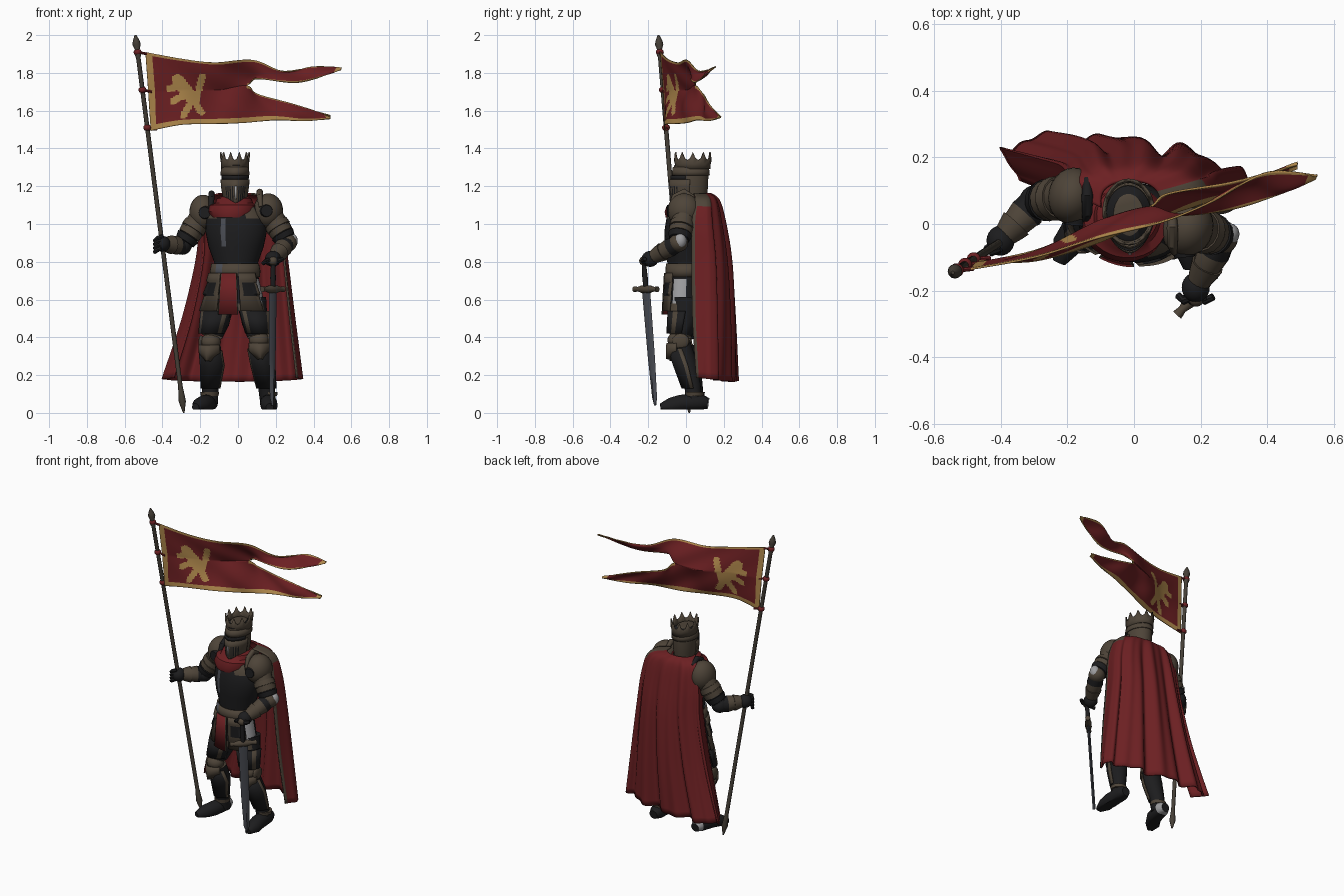
import bpy, bmesh
from math import sin, cos, pi, radians
from mathutils import Vector, Matrix

cube = bpy.data.objects.get("Cube")
if cube:
    bpy.data.objects.remove(cube, do_unlink=True)


def material(name, r, g, b):
    m = bpy.data.materials.new(name)
    m.use_nodes = True
    m.diffuse_color = (r, g, b, 1)
    m.node_tree.nodes["Principled BSDF"].inputs["Base Color"].default_value = (r, g, b, 1)
    return m


RED = material("red cloth", .148, .014, .016)
GOLD = material("gold thread", .42, .24, .07)
BROWN = material("bronzed armour", .076, .058, .04)
DARK = material("black armour", .012, .012, .013)
STEEL = material("blade steel", .07, .075, .09)
MAIL = material("pale mail", .34, .34, .35)
WOOD = material("pole wood", .06, .05, .038)
TWIST = -14


def finish(name, bm, mats, thick=0):
    bmesh.ops.recalc_face_normals(bm, faces=bm.faces)
    me = bpy.data.meshes.new(name)
    bm.to_mesh(me)
    bm.free()
    for m in mats:
        me.materials.append(m)
    me.polygons.foreach_set("use_smooth", [True] * len(me.polygons))
    me.set_sharp_from_angle(angle=radians(40))
    ob = bpy.data.objects.new(name, me)
    bpy.context.collection.objects.link(ob)
    if thick:
        mod = ob.modifiers.new("thickness", 'SOLIDIFY')
        mod.thickness, mod.offset = thick, 0


def add_rows(bm, rows, rule=None, closed=False, cap=False):
    vs = [[bm.verts.new(p) for p in row] for row in rows]
    n, k = len(vs[0]), len(vs) - 1
    cols = n if closed else n - 1
    for j in range(k):
        for i in range(cols):
            i2 = (i + 1) % n
            f = bm.faces.new((vs[j][i], vs[j][i2], vs[j + 1][i2], vs[j + 1][i]))
            if rule:
                f.material_index = rule((i + .5) / cols, (j + .5) / k, f.calc_center_median())
    if cap:
        bm.faces.new(vs[0])
        bm.faces.new(vs[-1])


def surface(name, rows, mats, rule=None, closed=False, cap=False, thick=0):
    bm = bmesh.new()
    add_rows(bm, rows, rule, closed, cap)
    finish(name, bm, mats, thick)


def shell(name, rings, mats, a0=-180, a1=180, n=36, ridge=0, thick=0, rot=TWIST, rule=None, cap=False):
    """Elliptic rings (cx, cy, z, rx, ry); angle 0 is the front."""
    full = a1 - a0 == 360
    turn = Matrix.Rotation(radians(rot), 3, 'Z')
    rows = []
    for cx, cy, z, rx, ry in rings:
        row = []
        for i in range(n if full else n + 1):
            a = a0 + (a1 - a0) * i / n
            k = 1 + ridge * max(0, 1 - abs(a) / 60)
            row.append(turn @ Vector((rx * sin(radians(a)), -ry * k * cos(radians(a)), 0)) + Vector((cx, cy, z)))
        rows.append(row)
    r = (lambda u, v, p: rule(a0 + (a1 - a0) * u, p.z)) if rule else None
    surface(name, rows, mats, r, full, cap, thick)


def limb(name, pts, mats, bands="", n=16, floor=None):
    """Tube through (x, y, z, radius); bands gives a material digit per segment."""
    rows = []
    for i, p in enumerate(pts):
        t = Vector(pts[min(i + 1, len(pts) - 1)][:3]) - Vector(pts[max(i - 1, 0)][:3])
        q = t.to_track_quat('Z', 'Y')
        row = [Vector(p[:3]) + q @ Vector((p[3] * cos(2 * pi * k / n), p[3] * sin(2 * pi * k / n), 0)) for k in range(n)]
        if floor is not None:
            for v in row:
                v.z = max(v.z, floor)
        rows.append(row)
    rule = (lambda u, v, p: int(bands[int(v * (len(pts) - 1))])) if bands else None
    surface(name, rows, mats, rule, True, True)


def ball(name, loc, size, mat, rot=0):
    bm = bmesh.new()
    bmesh.ops.create_uvsphere(bm, u_segments=24, v_segments=14, radius=1)
    bm.transform(Matrix.Translation(loc) @ Matrix.Rotation(radians(rot), 4, 'Z') @ Matrix.Diagonal((*size, 1)))
    finish(name, bm, [mat])


def spline(pts, u):
    """Catmull-Rom point at u in 0..1 along a list of tuples."""
    n = len(pts) - 1
    i = min(int(u * n), n - 1)
    t = u * n - i
    a, b, c, d = (Vector(pts[min(max(i + k, 0), n)]) for k in (-1, 0, 1, 2))
    return b + (c - a) * (t / 2) + (a * 2 - b * 5 + c * 4 - d) * (t * t / 2) + (b * 3 - a - c * 3 + d) * (t ** 3 / 2)


# Torso: breastplate, belt, skirt, tassets and tabard
shell("breastplate", [(-.01, .01, .74, .115, .1), (-.01, .01, .8, .118, .105), (-.01, .01, .88, .148, .115),
      (-.01, .01, .96, .165, .118), (-.01, .015, 1.03, .16, .112), (-.015, .02, 1.09, .13, .1), (-.015, .025, 1.12, .07, .07)],
      [DARK, STEEL, BROWN], ridge=.05, cap=True,
      rule=lambda a, z: 1 if .9 < z < 1.02 and -24 < a < -8 else 2 if z > 1 and 30 < abs(a) < 65 else 0)
shell("belt", [(-.015, .005, .72, .127, .104), (-.015, .005, .75, .13, .108), (-.015, .005, .79, .122, .105)], [BROWN, STEEL],
      thick=.01, rule=lambda a, z: 1 if -42 < a < -20 else 0)
shell("mail_skirt", [(-.015, 0, .76, .118, .1), (-.02, 0, .71, .132, .1), (-.02, 0, .64, .15, .102),
      (-.02, 0, .58, .16, .104), (-.02, 0, .54, .168, .106)], [DARK, MAIL, BROWN], cap=True,
      rule=lambda a, z: 1 if 72 < a < 112 and .58 < z < .71 else 2 if z < .58 else 0)
for side, a0, a1 in (("right", -78, -22), ("left", 20, 66)):
    shell(side + "_tasset", [(-.02, 0, .74, .133, .105), (-.02, 0, .7, .145, .11), (-.02, 0, .69, .14, .106), (-.02, 0, .63, .165, .113),
          (-.02, 0, .62, .158, .11), (-.02, 0, .54, .185, .117)], [BROWN, DARK], a0, a1, 12, thick=.01,
          rule=lambda a, z: 1 if .62 < z < .69 and a0 + 8 < a < a1 - 8 else 0)
shell("red_tabard", [(-.02, 0, .74, .125, .112), (-.02, 0, .64, .145, .117), (-.02, 0, .52, .16, .123)], [RED, BROWN], -21, 18, 20,
      thick=.008, rule=lambda a, z: 1 if abs(a + 2) > 18 else 0)
shell("red_collar", [(-.03, .0, 1.035, .11, .108), (-.03, .005, 1.065, .128, .118), (-.025, .01, 1.1, .125, .11),
      (-.02, .02, 1.11, .1, .1), (-.02, .025, 1.135, .092, .09), (-.018, .035, 1.145, .07, .075)], [RED])

# Helmet and crown
HX, HY = -.016, .03
shell("helmet", [(HX, HY, 1.09, .055, .07), (HX, HY, 1.18, .067, .085), (HX, HY, 1.26, .071, .089), (HX, HY, 1.31, .067, .085),
      (HX, HY, 1.33, .045, .06)], [BROWN, DARK], rot=2, ridge=.1, cap=True, rule=lambda a, z: 1 if z > 1.31 else 0)
shell("visor", [(HX, HY - .012, 1.085, .035, .072), (HX, HY - .006, 1.13, .06, .09), (HX, HY - .005, 1.2, .071, .095),
      (HX, HY - .003, 1.235, .073, .094)], [BROWN, DARK], -85, 85, 34, .16, .008, 2,
      rule=lambda a, z: 1 if z < 1.2 and 12 < abs(a) < 48 and int(abs(a) / 5) % 2 == 0 else 0)
shell("eye_slit", [(HX, HY - .003, 1.234, .072, .093), (HX, HY - .003, 1.256, .073, .093)], [DARK], -70, 70, 28, .13, .008, 2)
shell("breath_slot", [(HX, HY - .007, 1.13, .062, .092), (HX, HY - .006, 1.2, .073, .098)], [MAIL], -4, 4, 2, .17, .004, 2)
shell("brow_band", [(HX, HY, 1.258, .074, .093), (HX, HY, 1.275, .073, .092), (HX, HY, 1.3, .069, .088)], [BROWN], rot=2, ridge=.1, thick=.006)
tips = [0, .01, .042, .01]
crown = [[Vector((HX + (.066 + s) * sin(2 * pi * i / 40), HY + .006 - (.087 + s) * cos(2 * pi * i / 40), z + tips[i % 4] * k))
          for i in range(40)] for z, s, k in ((1.29, .004, 0), (1.318, .004, 0), (1.338, .009, 1))]
surface("crown", crown, [BROWN], closed=True, thick=.008)

# Pauldrons, flanges and shoulder discs
for side, c, size, dx, flange in (("right", (-.185, .085, 1.06), (.072, .085, .095), 1, DARK),
                                  ("left", (.16, -.01, 1.07), (.078, .088, .092), -1, BROWN)):
    x, y, z = c
    ball(side + "_pauldron", c, size, BROWN, TWIST)
    limb(side + "_pauldron_flange", [(x + dx * .04, y - .075, z + .02, .01), (x + dx * .045, y - .05, z + .075, .016),
         (x + dx * .045, y, z + .1, .017), (x + dx * .045, y + .05, z + .07, .012)], [flange])
    limb(side + "_shoulder_disc", [(x + dx * .01, y - .07, z, .036), (x + dx * .008, y - .09, z, .03)], [DARK], n=20)

# Arms with overlapping lames, and gauntlets
ARMS = {"right": [(-.19, .085, 1.05), (-.295, .065, .885), (-.40, -.05, .895)],
        "left": [(.175, -.01, 1.05), (.262, -.04, .9), (.185, -.19, .815)]}
for side, (s, e, h) in ARMS.items():
    S, E, H = Vector(s), Vector(e), Vector(h)
    up = [(*S.lerp(E, t), r) for t, r in ((0, .06), (.5, .058), (.75, .052), (1, .046))]
    low = [(*E.lerp(H, t), r) for t, r in ((.3, .05), (.6, .042), (.8, .036), (1, .03))]
    limb(side + "_arm", up + low, [BROWN, DARK], "0111001")
    for t, m in ((.3, BROWN), (.5, BROWN), (.7, DARK)):
        limb(side + "_arm_lame", [(*S.lerp(E, t), .064), (*S.lerp(E, t + .17), .076 - t * .03), (*S.lerp(E, t + .18), .05)], [m])
    ball(side + "_elbow_cop", E, (.05, .052, .048), BROWN if side == "left" else DARK)
    limb(side + "_cuff", [(*E.lerp(H, .55), .05), (*E.lerp(H, .72), .043), (*E.lerp(H, .9), .034)], [BROWN])
    ball(side + "_fist", H, (.042, .045, .042), DARK)
    for k in range(4):
        off = Vector((0, 0, .03 - k * .02)) if side == "right" else Vector((-.035 + k * .021, 0, .0))
        tip = Vector((-.025, -.035, 0)) if side == "right" else Vector((0, -.04, -.01))
        c = H + off + tip
        limb(side + "_finger", [(*(c + Vector((.025, .012, .01))), .011), (*c, .013), (*(c + Vector((-.018, .016, -.015))), .011)], [DARK], n=8)
ball("left_elbow_mail", (.286, -.03, .91), (.03, .032, .04), MAIL)

# Legs, knee cops, greaves and boots
LEGS = {"right": [(-.095, .02, .6, .08), (-.115, .01, .48, .07), (-.14, -.01, .41, .06), (-.145, -.012, .35, .055),
                  (-.135, .02, .25, .057), (-.145, .045, .14, .044), (-.15, .05, .05, .042)],
        "left": [(.07, .0, .6, .08), (.09, -.01, .48, .07), (.108, -.03, .41, .06), (.112, -.028, .36, .055),
                 (.132, .005, .25, .057), (.15, .035, .14, .044), (.16, .045, .05, .042)]}
TOES = {"right": (-.225, -.115), "left": (.168, -.135)}
for side, pts in LEGS.items():
    limb(side + "_leg", pts, [DARK, BROWN], "001000")
    kx, ky, kz, _ = pts[3]
    turn = TWIST if side == "right" else 6
    ball(side + "_knee_cop", (kx, ky - .018, kz + .025), (.054, .052, .045), BROWN)
    ball(side + "_knee_wing", (kx + (.05 if side == "left" else -.05), ky, kz + .02), (.015, .045, .04), BROWN)
    # pointed plate under the knee
    shell(side + "_knee_point", [(kx, ky, kz + .01, .062, .066), (kx, ky, kz - .03, .062, .068), (kx, ky + .003, kz - .075, .016, .071)],
          [BROWN], -65, 65, 12, .1, .008, turn)
    sx, sy, sz, _ = pts[4]
    shell(side + "_greave", [(kx, ky, kz - .02, .06, .06), (sx, sy, sz, .063, .063), (pts[5][0], pts[5][1], .13, .05, .05)],
          [DARK, BROWN], -90, 90, 18, .1, .008, turn, rule=lambda a, z: 1 if abs(a) > 70 else 0)
    shell(side + "_thigh_plate", [(pts[1][0], pts[1][1], .54, .08, .08), (pts[2][0], pts[2][1], .42, .067, .067)], [DARK, BROWN],
          -90, 90, 18, .05, .008, turn, rule=lambda a, z: 1 if 40 < abs(a) < 60 else 0)
    ax, ay, az, _ = pts[6]
    tx, ty = TOES[side]
    limb(side + "_boot", [(ax, ay + .07, .05, .028), (ax, ay + .035, .055, .045), (ax * .7 + tx * .3, ay * .6 + ty * .4, .05, .046),
         (ax * .3 + tx * .7, ay * .3 + ty * .7, .036, .044), (tx, ty, .03, .02)], [DARK, MAIL], "1000" if side == "right" else "0000", floor=.018)
    limb(side + "_ankle_band", [(ax, ay, .09, .047), (ax, ay, .11, .05)], [BROWN])

# Cape: z, right x, left x, back y, right edge y, left edge y
CAPE = [(1.16, -.1, .08, .13, .05, .04), (1.125, -.18, .2, .17, .08, .05), (1.0, -.21, .25, .2, .09, .035), (.8, -.235, .275, .228, .09, .035),
        (.5, -.31, .315, .24, .1, .04), (.185, -.42, .36, .238, .135, .06)]
rows = []
for j in range(31):
    v = j / 30
    z, xr, xl, yb, er, el = spline(CAPE, v)
    row = []
    for i in range(121):
        u = i / 60 - 1
        c = max(0, cos(u * pi / 2))
        edge = el if u > 0 else er
        fold = v * (.024 * sin(16 * u + 1 + 1.5 * v) + .014 * sin(29 * u))
        curl = -.05 * v * max(0, abs(u) - .8) / .2
        x = xr + (xl - xr) * (sin(u * pi / 2) + 1) / 2 + curl * (1 if u > 0 else -1.6)
        row.append(Vector((x, edge + (yb - edge) * c ** .6 + fold * (.3 + .7 * c) - .11 * v * x * c ** .5, z - .02 * v * c)))
    rows.append(row)
surface("cape", rows, [RED, BROWN], lambda u, v, p: 1 if u > .988 or (u > .84 and p.z > 1.09) else 0, thick=.01)

# Sword resting point-down under the left hand
G, T = Vector((.185, -.212, .655)), Vector((.18, -.163, .04))
AXIS = (G - T).normalized()
WIDE = Vector((.66, .72, 0))
FLAT = AXIS.cross(WIDE).normalized()
blade = []
for t, w in ((0, .03), (.6, .026), (.93, .018), (1, .001)):
    c = G.lerp(T, t)
    blade.append([c + WIDE * w, c + FLAT * .009, c - WIDE * w, c - FLAT * .009])
surface("sword_blade", blade, [STEEL], closed=True, cap=True)
limb("sword_guard", [(*(G + WIDE * k), r) for k, r in ((-.085, .016), (-.06, .012), (-.03, .02), (.03, .02), (.06, .012), (.085, .016))], [BROWN], n=10)
limb("sword_grip", [(*(G + AXIS * k), r) for k, r in ((0, .013), (.06, .015), (.13, .012))], [DARK], n=10)
ball("sword_pommel", G + AXIS * .15, (.024, .024, .024), BROWN)

# Banner pole, finial and ties
P0, P1 = Vector((-.287, .018, 0)), Vector((-.543, -.146, 2))
PROFILE = [(0, .004), (.03, .019), (.06, .014), (.07, .012), (.94, .012), (.95, .018), (.96, .012), (.975, .022), (.985, .018), (1, .005)]
limb("banner_pole", [(*P0.lerp(P1, t), r) for t, r in PROFILE], [WOOD], n=12)
for z in (1.91, 1.71, 1.51):
    c = P0.lerp(P1, z / 2)
    ball("banner_tie", c, (.021, .021, .018), RED)
    limb("tie_cord", [(*c, .007), (*(c + Vector((.05, .005, -.01))), .007)], [RED], n=8)

# Swallow-tailed banner: edge curves, the upper tail leaning back and the lower one swinging behind it
TOP = [(-.49, -.135, 1.91), (-.3, -.1, 1.875), (-.12, -.045, 1.855), (.08, .005, 1.868), (.24, .07, 1.81), (.4, .155, 1.832), (.55, .145, 1.828)]
SEAM = [(-.475, -.118, 1.7), (-.28, -.075, 1.71), (-.1, .01, 1.71), (.045, .05, 1.733)]
UPPER = SEAM + [(.1, .025, 1.768), (.32, .05, 1.75), (.545, .135, 1.815)]
LOWER = SEAM + [(.1, .09, 1.69), (.29, .125, 1.635), (.49, .175, 1.574)]
BOTTOM = [(-.462, -.11, 1.493), (-.3, -.11, 1.525), (-.12, -.06, 1.53), (.03, .005, 1.535), (.2, .06, 1.55), (.36, .12, 1.545), (.49, .165, 1.558)]
STROKES = [(-.32, 1.76, -.24, 1.66), (-.24, 1.66, -.29, 1.575), (-.24, 1.66, -.195, 1.59), (-.3, 1.73, -.365, 1.715),
           (-.27, 1.69, -.345, 1.65), (-.22, 1.67, -.19, 1.78)]


def in_motif(p):
    q = Vector((p.x, p.z))
    for k, (x0, z0, x1, z1) in enumerate(STROKES):
        a, d = Vector((x0, z0)), Vector((x1 - x0, z1 - z0))
        t = min(1, max(0, (q - a).dot(d) / d.length_squared))
        if (q - a - d * t).length < (.034 if k == 0 else .018):
            return True
    return False


def banner_point(hi, lo, u, v):
    p = spline(hi, u).lerp(spline(lo, u), v)
    p.y += min(1, u * 2) * .014 * sin(20 * p.x + 16 * (p.z - 1.7)) * sin(pi * v)
    return p


def banner_rule(outer, rim):
    def rule(u, v, p):
        return int(u < .045 or u > .96 or abs(v - outer) < rim or (u > .5 and abs(1 - v - outer) < .07) or in_motif(p))
    return rule


bm = bmesh.new()
for hi, lo, outer, rim in ((TOP, UPPER, 0, .08), (LOWER, BOTTOM, 1, .15)):
    sheet = [[banner_point(hi, lo, i / 120, j / 28) for i in range(121)] for j in range(29)]
    add_rows(bm, sheet, banner_rule(outer, rim))
bmesh.ops.remove_doubles(bm, verts=bm.verts, dist=.0005)
finish("banner", bm, [RED, GOLD], .006)
